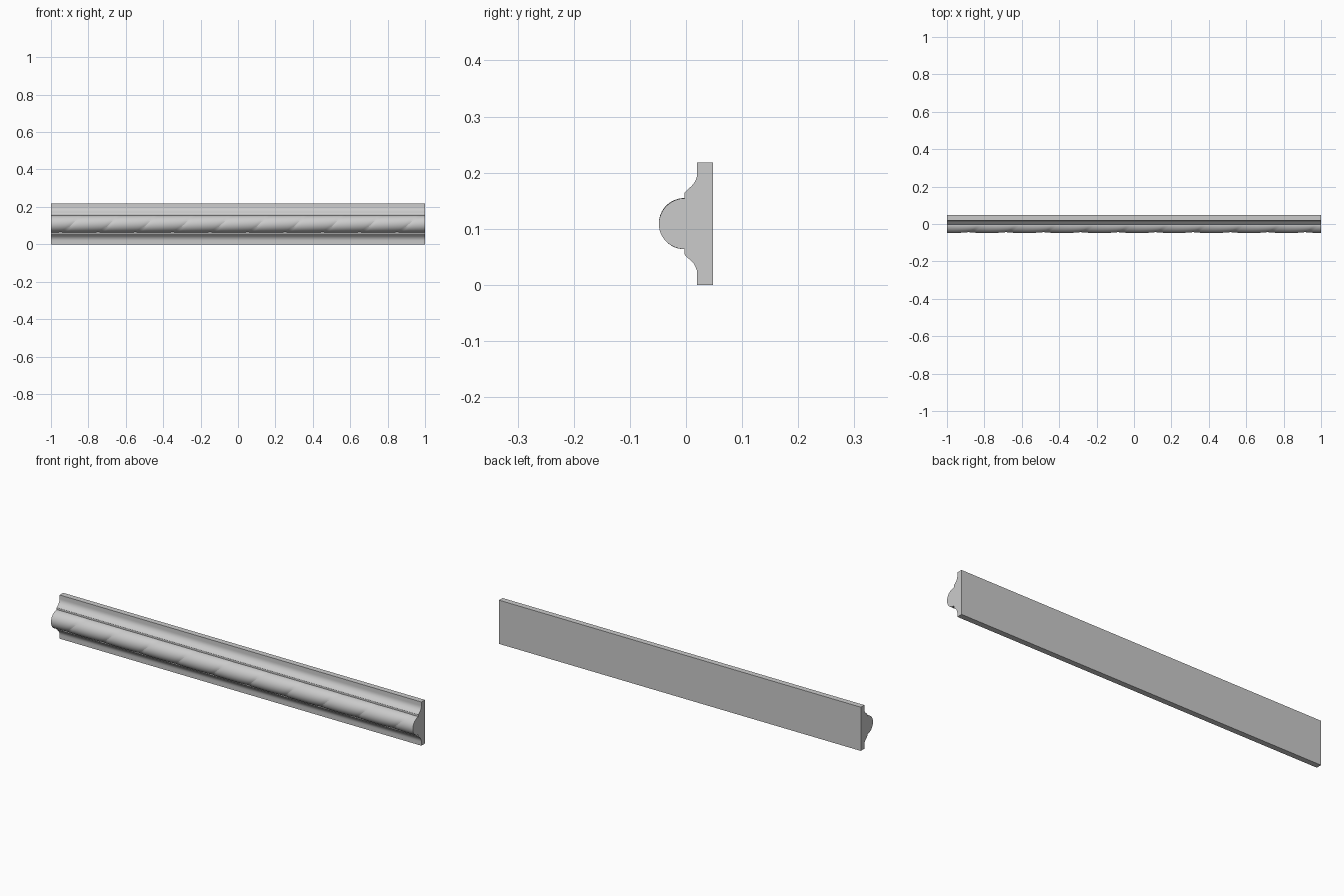
import bpy, bmesh, math

if "Cube" in bpy.data.objects:
    bpy.data.objects.remove(bpy.data.objects["Cube"])

MID = 0.1092          # height of the moulding's centre line
PITCH = 0.2           # spacing of the rope grooves


def finish(name, bm, angle):
    bmesh.ops.recalc_face_normals(bm, faces=bm.faces)
    mesh = bpy.data.meshes.new(name)
    bm.to_mesh(mesh)
    bm.free()
    ob = bpy.data.objects.new(name, mesh)
    bpy.context.collection.objects.link(ob)
    bpy.ops.object.select_all(action='DESELECT')
    ob.select_set(True)
    bpy.context.view_layer.objects.active = ob
    bpy.ops.object.shade_smooth_by_angle(angle=math.radians(angle))
    return ob


# Backing board: half profile (y, height above centre), mirrored and extruded
half = [(0.048, MID), (0.02, MID), (0.02, 0.090), (0.0192, 0.083),
        (0.017, 0.077), (0.0135, 0.071), (0.009, 0.066), (0.003, 0.061),
        (-0.001, 0.057), (-0.003, 0.054)]
profile = half + [(y, -h) for y, h in reversed(half)]
bm = bmesh.new()
face = bm.faces.new([bm.verts.new((-1, y, MID + h)) for y, h in profile])
ext = bmesh.ops.extrude_face_region(bm, geom=[face], use_keep_orig=True)
moved = [g for g in ext['geom'] if isinstance(g, bmesh.types.BMVert)]
bmesh.ops.translate(bm, verts=moved, vec=(2, 0, 0))
finish("moulding_board", bm, 30)

# Twisted rope: rings sheared along the helix so that grooves stay crisp
STEPS, SIDES = 16, 28
bm = bmesh.new()
rings = []
for i in range(-STEPS, 12 * STEPS + 1):
    u = i / STEPS
    bulge = abs(math.sin(math.pi * u)) ** 0.6
    ring = []
    for j in range(SIDES + 1):
        t = math.radians(-96 + 192 * j / SIDES)
        depth = 0.006 * max(math.cos(t), 0.15)
        r = 0.0455 - depth * (1 - bulge)
        x = -1.085 + u * PITCH + 0.065 * t / (math.pi / 2)
        ring.append(bm.verts.new((x, -0.003 - r * math.cos(t), MID + r * math.sin(t))))
    rings.append(ring)
for a, b in zip(rings, rings[1:]):
    for j in range(SIDES + 1):
        k = (j + 1) % (SIDES + 1)
        bm.faces.new((a[j], a[k], b[k], b[j]))

# Trim the rope square at both ends and cap it
for side in (-1, 1):
    geom = bm.verts[:] + bm.edges[:] + bm.faces[:]
    bmesh.ops.bisect_plane(bm, geom=geom, dist=1e-6, plane_co=(side, 0, 0),
                           plane_no=(side, 0, 0), clear_outer=True)
    rim = [e for e in bm.edges if e.is_boundary
           and all(abs(v.co.x - side) < 1e-4 for v in e.verts)]
    bmesh.ops.contextual_create(bm, geom=rim)
finish("twisted_rope", bm, 25)
